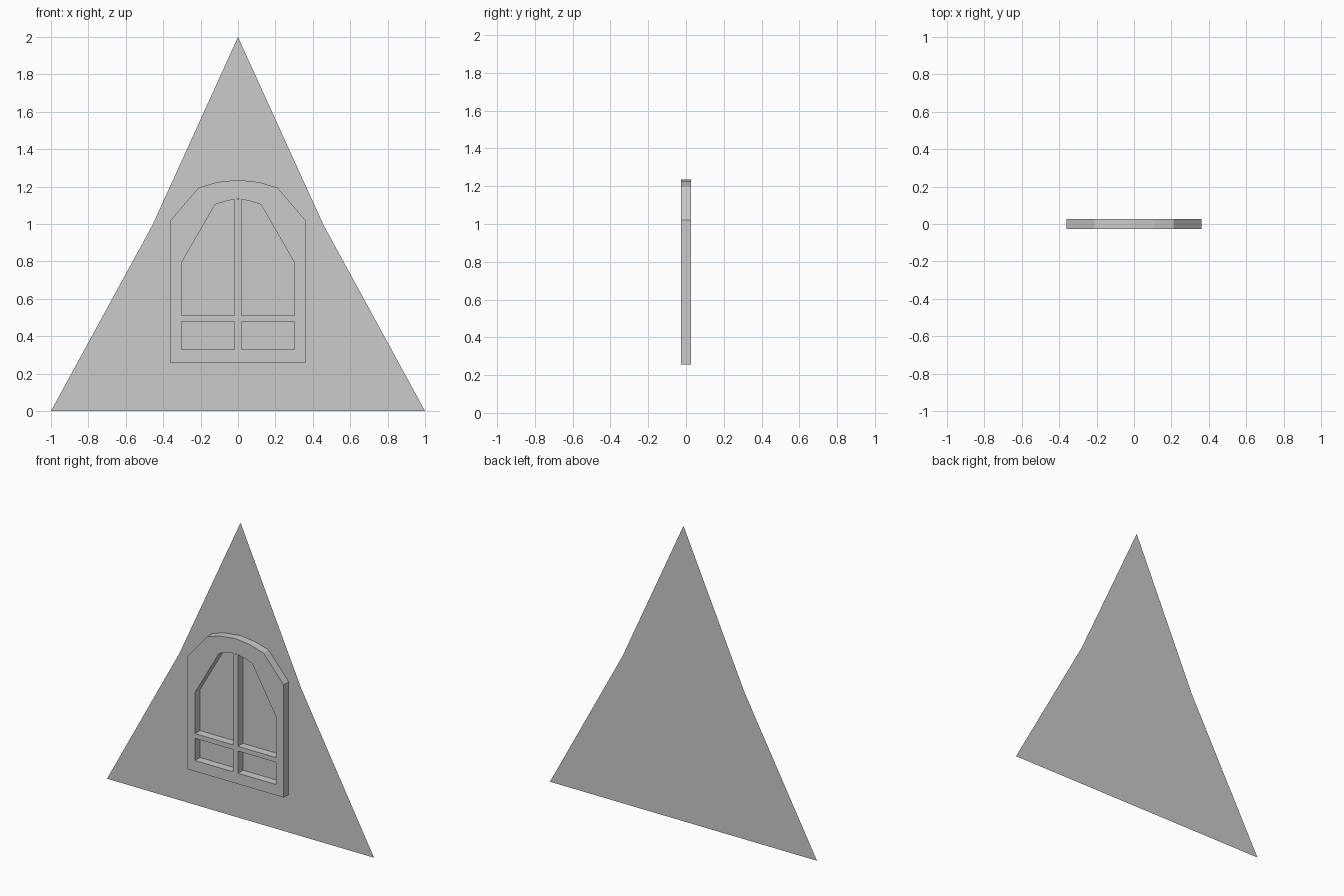
import bpy
import bmesh

if "Cube" in bpy.data.objects:
    bpy.data.objects.remove(bpy.data.objects["Cube"])

FRONT, BACK = -0.027, 0.027


def mirrored(half):
    """Full outline from its right half (x, z), ordered bottom to top; x = 0 points are shared."""
    return half + [(-x, z) for x, z in reversed(half) if x > 0]


def finish(bm, name):
    bmesh.ops.recalc_face_normals(bm, faces=bm.faces[:])
    mesh = bpy.data.meshes.new(name)
    bm.to_mesh(mesh)
    bm.free()
    obj = bpy.data.objects.new(name, mesh)
    bpy.context.collection.objects.link(obj)
    return obj


def loop(bm, outline, y):
    return [bm.verts.new((x, y, z)) for x, z in outline]


def bridge(bm, a, b):
    n = len(a)
    for i in range(n):
        j = (i + 1) % n
        bm.faces.new((a[i], a[j], b[j], b[i]))


def bar(name, x0, x1, z0, z1):
    """Glazing bar, flush with the front of the window frame."""
    bm = bmesh.new()
    rect = [(x0, z0), (x1, z0), (x1, z1), (x0, z1)]
    front, back = loop(bm, rect, FRONT), loop(bm, rect, BACK)
    bridge(bm, front, back)
    bm.faces.new(front)
    return finish(bm, name)


# Gable wall: a single flat sheet behind the window
bm = bmesh.new()
bm.faces.new(loop(bm, mirrored([(1.0, 0.0), (0.457, 0.995), (0.0, 2.0)]), BACK))
wall = finish(bm, "gable_wall")
# face the sheet towards the front
if wall.data.polygons[0].normal.y > 0:
    wall.data.flip_normals()

# Arched window frame: outer and inner outlines joined into a ring
outer = mirrored([(0.361, 0.257), (0.361, 1.02), (0.21, 1.195), (0.11, 1.224), (0.0, 1.236)])
inner = mirrored([(0.303, 0.33), (0.303, 0.79), (0.123, 1.104), (0.065, 1.122), (0.0, 1.136)])
bm = bmesh.new()
rings = [loop(bm, o, y) for o, y in
         ((outer, BACK), (outer, FRONT), (inner, FRONT), (inner, BACK))]
for a, b in zip(rings, rings[1:]):
    bridge(bm, a, b)
finish(bm, "window_frame")

# Glazing bars: upright in two lengths around the crossbar
W, Z0, Z1 = 0.019, 0.48, 0.512
bar("crossbar", -0.303, 0.303, Z0, Z1)
bar("lower_upright", -W, W, 0.33, Z0)
bar("upper_upright", -W, W, Z1, 1.133)
